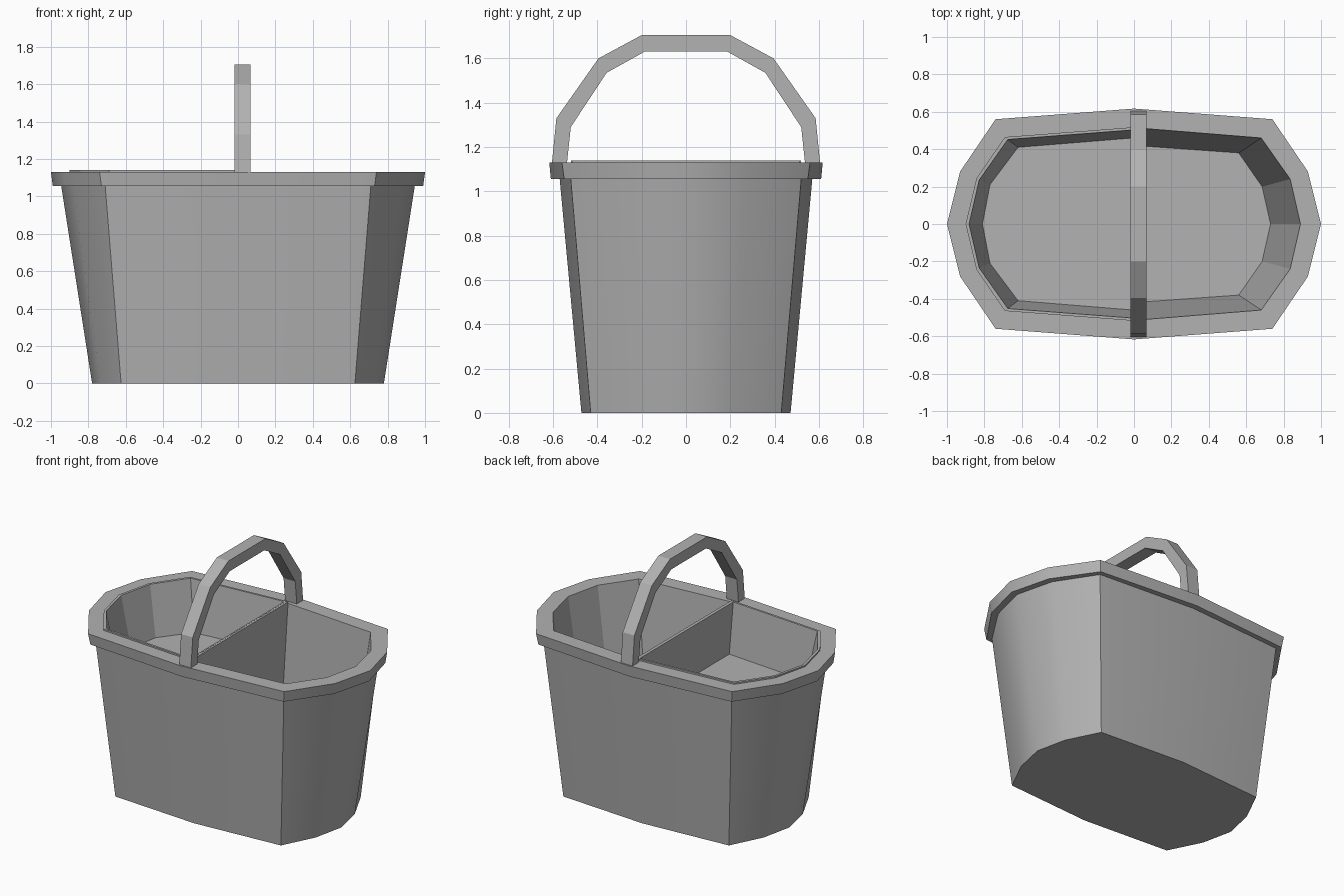
import bpy, bmesh, math

if "Cube" in bpy.data.objects:
    bpy.data.objects.remove(bpy.data.objects["Cube"])

# Mid-grey plastic shared by every part
grey = bpy.data.materials.new("grey_plastic")
grey.diffuse_color = (0.445, 0.445, 0.445, 1)
grey.use_nodes = True
grey.node_tree.nodes["Principled BSDF"].inputs["Base Color"].default_value = grey.diffuse_color


def loft(name, rings, smooth_rows=0):
    """Bridge successive rings and cap both ends; only the first smooth_rows bands are smooth."""
    bm = bmesh.new()
    loops = [[bm.verts.new(p) for p in ring] for ring in rings]
    n = len(loops[0])
    flat = []
    for row, (a, b) in enumerate(zip(loops, loops[1:])):
        for i in range(n):
            j = (i + 1) % n
            bm.faces.new((a[i], a[j], b[j], b[i]))
            flat.append(row >= smooth_rows)
    bm.faces.new(loops[0])
    bm.faces.new(loops[-1])
    flat += [True, True]
    bmesh.ops.recalc_face_normals(bm, faces=bm.faces[:])
    me = bpy.data.meshes.new(name)
    bm.to_mesh(me)
    bm.free()
    me.materials.append(grey)
    ob = bpy.data.objects.new(name, me)
    bpy.context.collection.objects.link(ob)
    if smooth_rows:
        bpy.ops.object.select_all(action='DESELECT')
        ob.select_set(True)
        bpy.context.view_layer.objects.active = ob
        bpy.ops.object.shade_smooth_by_angle(angle=math.radians(30))
    for poly, is_flat in zip(me.polygons, flat):
        poly.use_smooth = not is_flat
    return ob


def full_ring(z, tip, side, corner, mid):
    """12-sided outline mirrored from one quarter."""
    q = [(tip, 0), side, corner, (0, mid)]
    half = q + [(-x, y) for x, y in q[2:0:-1]] + [(-tip, 0)]
    return [(x, y, z) for x, y in half + [(x, -y) for x, y in half[-2:0:-1]]]


def half_ring(z, right, tip, side, corner, mid):
    """Left half outline, closed straight across at x = right."""
    h = [(right, mid), (-corner[0], corner[1]), (-side[0], side[1]), (-tip, 0)]
    return [(x, y, z) for x, y in h + [(x, -y) for x, y in h[-2::-1]]]


# Bucket: smooth tapered outside with overhanging rim, faceted inside
loft("bucket", [
    full_ring(0.00, 0.78, (0.735, 0.21), (0.625, 0.43), 0.472),
    full_ring(1.055, 0.945, (0.88, 0.26), (0.71, 0.52), 0.57),
    full_ring(1.055, 0.99, (0.92, 0.275), (0.73, 0.55), 0.61),
    full_ring(1.13, 1.00, (0.93, 0.28), (0.74, 0.56), 0.617),
    full_ring(1.13, 0.89, (0.835, 0.24), (0.68, 0.46), 0.515),
    full_ring(0.10, 0.73, (0.685, 0.20), (0.56, 0.38), 0.42),
], smooth_rows=4)

# Shallow tray resting in the left half
loft("tray", [
    half_ring(0.785, 0.005, 0.82, (0.78, 0.22), (0.63, 0.42), 0.47),
    half_ring(1.13, 0.005, 0.887, (0.832, 0.238), (0.678, 0.457), 0.512),
    half_ring(1.13, 0.005, 0.90, (0.842, 0.245), (0.69, 0.465), 0.518),
    half_ring(1.14, 0.005, 0.90, (0.842, 0.245), (0.69, 0.465), 0.518),
    half_ring(1.14, -0.005, 0.882, (0.828, 0.235), (0.675, 0.452), 0.503),
    half_ring(0.80, -0.005, 0.81, (0.77, 0.21), (0.62, 0.41), 0.46),
])

# Divider wall between the compartments
wall = [(-0.42, 0.10), (0.42, 0.10), (0.515, 1.139), (-0.515, 1.139)]
loft("divider", [[(x, y, z) for y, z in wall] for x in (0.0, 0.018)])

# Faceted carrying handle
outer = [(0.605, 1.13), (0.585, 1.33), (0.395, 1.60), (0.20, 1.705)]
inner = [(0.537, 1.13), (0.52, 1.29), (0.358, 1.535), (0.187, 1.63)]


def arch(pts):
    return pts + [(-y, z) for y, z in reversed(pts)]


sections = [[(-0.02, yo, zo), (0.068, yo, zo), (0.068, yi, zi), (-0.02, yi, zi)]
            for (yo, zo), (yi, zi) in zip(arch(outer), arch(inner))]
loft("handle", sections)
